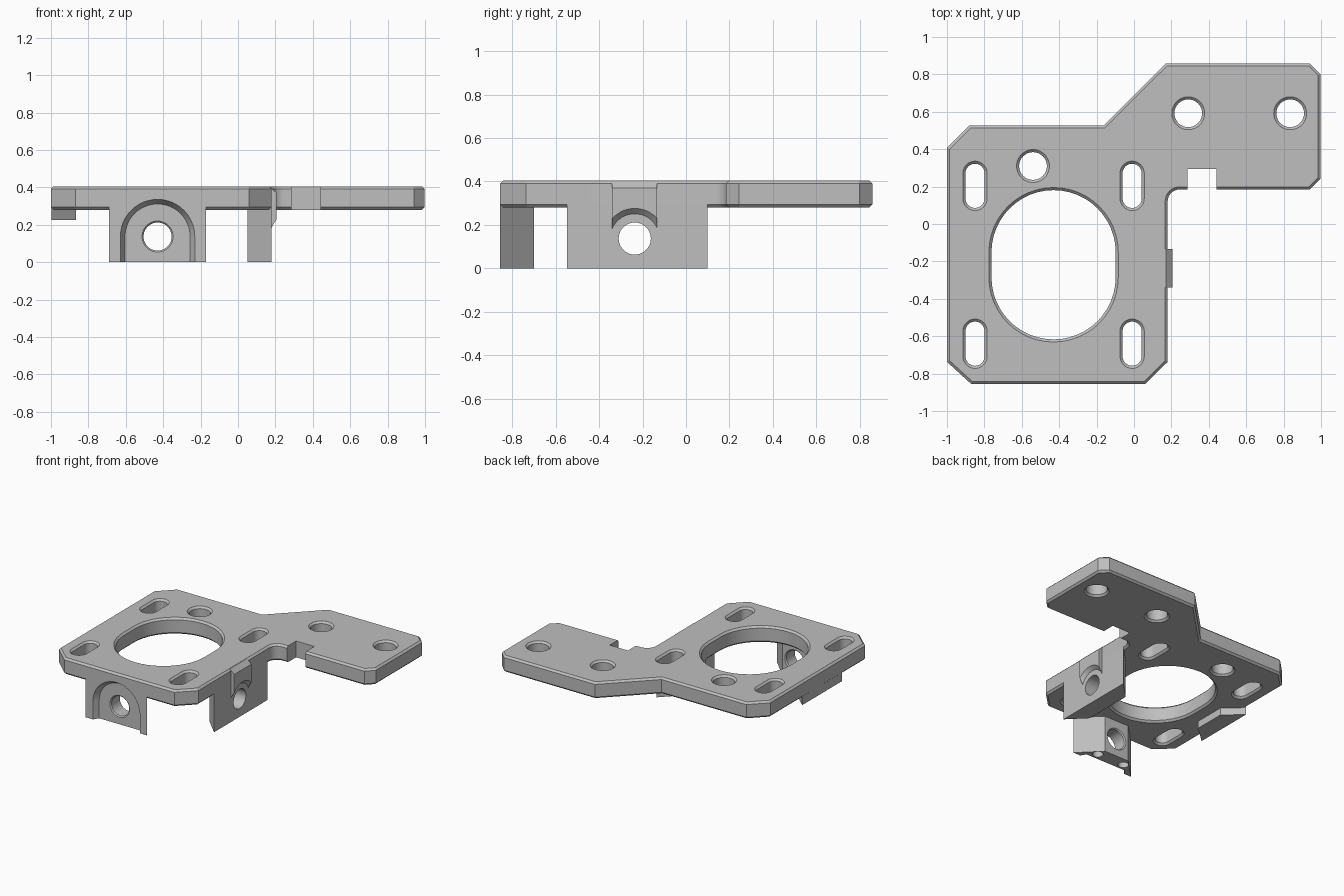
import bpy, bmesh, math

if "Cube" in bpy.data.objects:
    bpy.data.objects.remove(bpy.data.objects["Cube"])

grey = bpy.data.materials.new("light grey plastic")
grey.use_nodes = True
colour = (0.52, 0.52, 0.52, 1)
grey.diffuse_color = colour
grey.node_tree.nodes["Principled BSDF"].inputs["Base Color"].default_value = colour

BOTTOM, TOP = 0.28, 0.405
CHAMFER = 0.014
FRONT, SIDE = -0.856, 0.18
CX, CY = -0.43, -0.218          # centre of the large opening
BORE_Z = 0.137


def orient(axis, u, v, w):
    """Profile coordinates u, v and position w along an axis."""
    return {"x": (w, u, v), "y": (u, w, v), "z": (u, v, w)}[axis]


def loft(name, axis, layers, bevel=0):
    """Solid through (position, outline) layers along an axis."""
    bm = bmesh.new()
    rings = [[bm.verts.new(orient(axis, u, v, w)) for u, v in pts] for w, pts in layers]
    caps = [bm.faces.new(rings[0]), bm.faces.new(rings[-1])]
    for a, b in zip(rings, rings[1:]):
        for i in range(len(a)):
            j = (i + 1) % len(a)
            bm.faces.new((a[i], a[j], b[j], b[i]))
    bmesh.ops.recalc_face_normals(bm, faces=bm.faces)
    if bevel:
        rim = [e for f in caps for e in f.edges]
        bmesh.ops.bevel(bm, geom=rim, offset=bevel, segments=1, affect="EDGES")
    mesh = bpy.data.meshes.new(name)
    bm.to_mesh(mesh)
    bm.free()
    mesh.materials.append(grey)
    obj = bpy.data.objects.new(name, mesh)
    bpy.context.collection.objects.link(obj)
    return obj


def prism(name, axis, outline, lo, hi, bevel=0):
    return loft(name, axis, [(lo, outline), (hi, outline)], bevel)


def slot(cu, cv, r, up=0, down=0, n=48):
    """Circle, split into two halves stretched along v."""
    pts = []
    for i in range(n + 2):
        a = math.pi * (i if i <= n // 2 else i - 1) / (n // 2)
        shift = up if i <= n // 2 else -down
        pts.append((cu + r * math.cos(a), cv + r * math.sin(a) + shift))
    return pts if up + down else [p for i, p in enumerate(pts) if i not in (n // 2 + 1, n + 1)]


def hole(axis, cu, cv, r, lo, hi, half=0, flare=CHAMFER):
    """Through-hole cutter with chamfered mouths."""
    eps = 0.01
    steps = [(lo - eps, r + flare + eps), (lo + flare, r), (hi - flare, r), (hi + eps, r + flare + eps)]
    return loft("cutter", axis, [(w, slot(cu, cv, q, half, half)) for w, q in steps])


def cut(obj, cutters):
    for c in cutters:
        c.hide_render = True
        mod = obj.modifiers.new("cut", "BOOLEAN")
        mod.operation, mod.solver, mod.object = "DIFFERENCE", "EXACT", c
    bpy.context.view_layer.update()
    result = obj.evaluated_get(bpy.context.evaluated_depsgraph_get())
    mesh = bpy.data.meshes.new_from_object(result)
    obj.modifiers.clear()
    obj.data = mesh


# Mounting plate outline with a rounded inner corner
fillet = [(0.245 - 0.065 * math.cos(a), 0.12 + 0.065 * math.sin(a))
          for a in [math.pi / 2 * i / 8 for i in range(9)]]
outline = [(-0.87, FRONT), (0.06, FRONT), (SIDE, -0.737)] + fillet + [
    (0.94, 0.185), (0.998, 0.243), (0.998, 0.8), (0.94, 0.858), (0.17, 0.858),
    (-0.162, 0.527), (-0.88, 0.527), (-1, 0.407), (-1, -0.737)]
plate = prism("mounting_plate", "z", outline, BOTTOM, TOP, CHAMFER)

# Arched recess shared by the plate edge and the front lug
arch = loft("arch_cutter", "y", [(FRONT - 0.01, slot(CX, BORE_Z, 0.205, 0, 0.5)),
                                 (FRONT + 0.04, slot(CX, BORE_Z, 0.174, 0, 0.5))])

# Plate openings: large bore, four slots, three round holes, edge notch
plate_cutters = [arch, hole("z", CX, CY, 0.332, BOTTOM, TOP, 0.067)]
for sx in (-1, 1):
    for sy in (-1, 1):
        plate_cutters.append(hole("z", CX + sx * 0.42, CY + sy * 0.422, 0.051, BOTTOM, TOP, 0.067))
for x, y in ((-0.54, 0.31), (0.29, 0.592), (0.835, 0.592)):
    plate_cutters.append(hole("z", x, y, 0.074, BOTTOM, TOP))
notch = [(0.285, 0.1), (0.44, 0.1), (0.44, 0.295), (0.285, 0.295)]
plate_cutters.append(prism("notch_cutter", "z", notch, 0.2, 0.5))
cut(plate, plate_cutters)

# Front lug: tapers inward, bored through, two sockets underneath
front_lug = prism("front_lug", "z", [(-0.69, FRONT), (-0.17, FRONT), (-0.325, -0.7), (-0.535, -0.7)],
                  0, 0.35)
lug_cutters = [arch, hole("y", CX, BORE_Z, 0.075, FRONT + 0.04, -0.7, flare=0.008)]
for s in (-1, 1):
    lug_cutters.append(prism("socket_cutter", "z", slot(CX + s * 0.115, -0.765, 0.037), -0.02, 0.08))
cut(front_lug, lug_cutters)

# Side lug with a plain bore
side_lug = prism("side_lug", "z", [(SIDE, -0.547), (SIDE, 0.1), (0.05, -0.03), (0.05, -0.417)],
                 0, 0.35)
bore = prism("bore_cutter", "x", slot(-0.236, BORE_Z, 0.074), 0, 0.3)
cut(side_lug, [bore])

# Locating tab over the side bore, hollowed below by a cone
tab = prism("side_tab", "y", [(0.15, 0.14), (0.206, 0.14), (0.206, 0.37), (0.17, TOP - 0.001), (0.15, TOP - 0.001)],
            -0.34, -0.133)
cone = loft("cone_cutter", "x", [(0.14, slot(-0.236, BORE_Z, 0.076)), (0.22, slot(-0.236, BORE_Z, 0.152))])
cut(tab, [cone])

# Shallow pad under the opposite edge
pad = prism("edge_pad", "z", [(-0.998, -0.46), (-0.865, -0.34), (-0.865, -0.1), (-0.998, 0.02)],
            0.225, 0.32)

# Remove cutters and shade
parts = [plate, front_lug, side_lug, tab, pad]
for obj in list(bpy.data.objects):
    if obj.name.split(".")[0].endswith("cutter"):
        bpy.data.objects.remove(obj)
bpy.ops.object.select_all(action="DESELECT")
for obj in parts:
    obj.select_set(True)
bpy.context.view_layer.objects.active = plate
bpy.ops.object.shade_smooth_by_angle(angle=math.radians(25))
